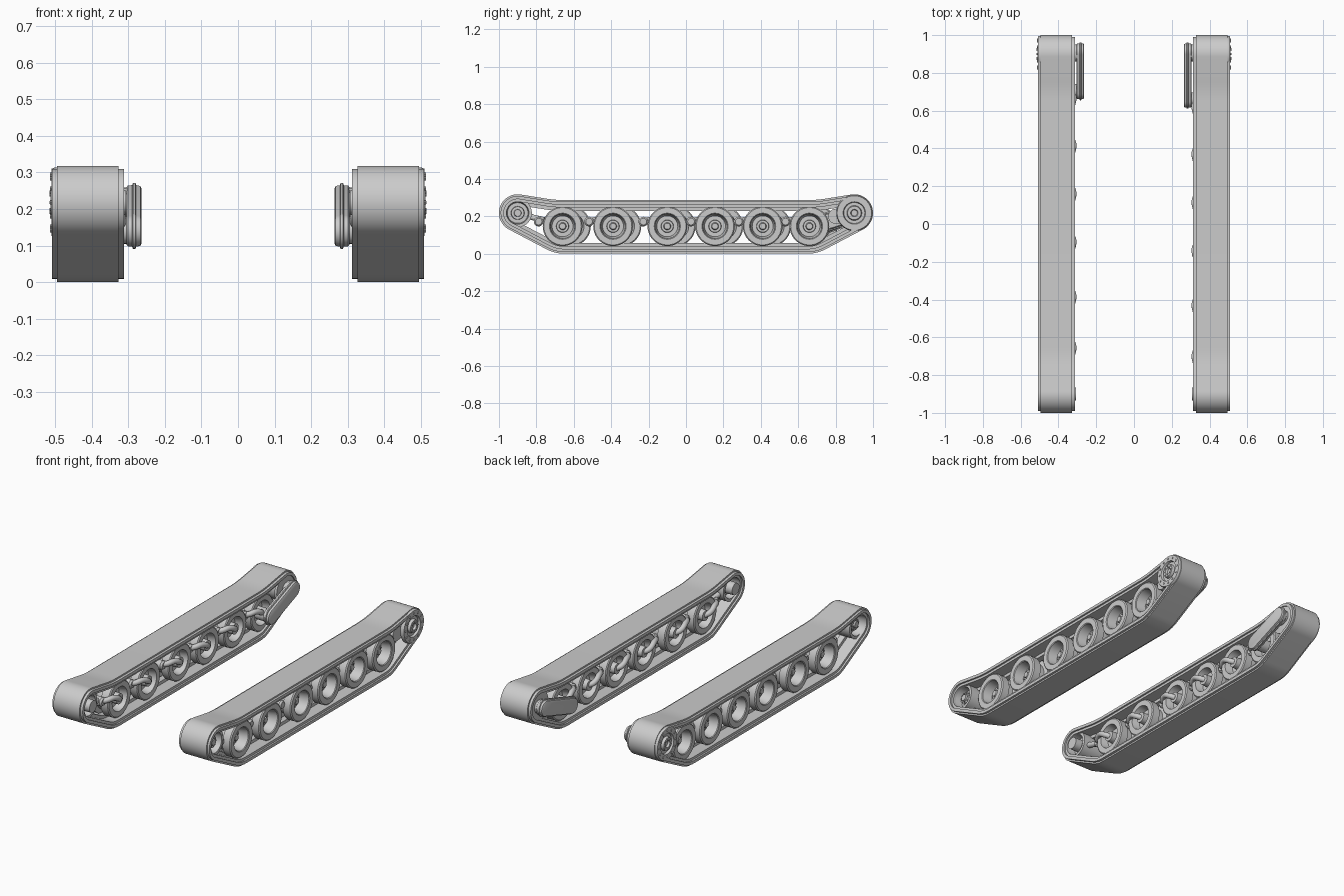
import bpy, bmesh, math
from mathutils import Vector

cube = bpy.data.objects.get("Cube")
if cube:
    bpy.data.objects.remove(cube)

steel = bpy.data.materials.new("plain_grey")
steel.use_nodes = True
GREY = (0.6, 0.6, 0.6, 1)
steel.diffuse_color = GREY
steel.node_tree.nodes["Principled BSDF"].inputs["Base Color"].default_value = GREY

END_Y, END_Z, END_R = 0.9, 0.218, 0.1
FLAT, TOP, HUB_Z = 0.70, 0.287, 0.147


def finish(bm, name, angle=32):
    bmesh.ops.recalc_face_normals(bm, faces=bm.faces)
    mesh = bpy.data.meshes.new(name)
    bm.to_mesh(mesh)
    bm.free()
    mesh.materials.append(steel)
    ob = bpy.data.objects.new(name, mesh)
    bpy.context.collection.objects.link(ob)
    bpy.ops.object.select_all(action='DESELECT')
    ob.select_set(True)
    bpy.context.view_layer.objects.active = ob
    bpy.ops.object.shade_smooth_by_angle(angle=math.radians(angle))
    return ob


def bridge(bm, loops, closed):
    """Skin a list of closed vertex loops."""
    count = len(loops)
    for i in range(count if closed else count - 1):
        a, b = loops[i], loops[(i + 1) % count]
        for j in range(len(a)):
            k = (j + 1) % len(a)
            bm.faces.new((a[j], a[k], b[k], b[j]))


def lathe(name, side, y, z, profile, steps=40):
    """Turn a (radius, x) profile around an axle parallel to x."""
    bm = bmesh.new()
    pts = [bm.verts.new((side * x, y, z + r)) for r, x in profile]
    edges = [bm.edges.new(p) for p in zip(pts, pts[1:])]
    bmesh.ops.spin(bm, geom=pts + edges, cent=(0, y, z), axis=(1, 0, 0),
                   angle=math.tau, steps=steps, use_merge=True)
    bmesh.ops.remove_doubles(bm, verts=bm.verts, dist=0.0002)
    return finish(bm, name)


def disc_ring(name, side, y, z, count, ring_r, r, x0, x1):
    """Circle of small round bolts or lugs."""
    bm = bmesh.new()
    for i in range(count):
        a = math.tau * i / count
        loops = [[bm.verts.new((side * x, y + ring_r * math.cos(a) + r * math.cos(b),
                                z + ring_r * math.sin(a) + r * math.sin(b)))
                  for b in (math.tau * k / 8 for k in range(8))] for x in (x0, x1)]
        bridge(bm, loops, False)
        for loop in loops:
            bm.faces.new(loop)
    return finish(bm, name)


def corner(a, b, c, size=0.05):
    """Rounded corner at b, as points of a quadratic curve."""
    a, b, c = Vector(a), Vector(b), Vector(c)
    p, q = b + (a - b).normalized() * size, b + (c - b).normalized() * size
    return [p.lerp(b, t).lerp(b.lerp(q, t), t) for t in (i / 5 for i in range(6))]


def track_path():
    """Closed side outline of the track, front half then mirrored rear half."""
    centre = Vector((-END_Y, END_Z))

    def tangent(point, turn):
        d = Vector(point) - centre
        return math.atan2(d.y, d.x) + turn * math.acos(END_R / d.length)

    low, high = (-FLAT, 0), (-FLAT, TOP)
    start, stop = tangent(low, -1) + math.tau, tangent(high, 1)
    arc = [centre + END_R * Vector((math.cos(t), math.sin(t)))
           for t in (start + (stop - start) * i / 28 for i in range(29))]
    half = corner((0, 0), low, arc[0]) + arc + corner(arc[-1], high, (0, TOP))
    return half + [Vector((-p.x, p.y)) for p in reversed(half)]


def swept_band(name, side, section):
    """Carry an (inward offset, x) section around the track outline."""
    path, bm, loops = track_path(), bmesh.new(), []
    for i, p in enumerate(path):
        d0 = (p - path[i - 1]).normalized()
        d1 = (path[(i + 1) % len(path)] - p).normalized()
        n = Vector((d0.y + d1.y, -d0.x - d1.x)).normalized()
        n /= n.dot(Vector((d0.y, -d0.x)))
        loops.append([bm.verts.new((side * x, p.x + n.x * o, p.y + n.y * o))
                      for o, x in section])
    bridge(bm, loops, True)
    return finish(bm, name, 25)


def box_section(x0, x1, o0, o1):
    return [(o0, x0), (o0, x1), (o1, x1), (o1, x0)]


def capsule(name, side, a, b, layers):
    """Long rounded housing between two axles; layers are (radius, x)."""
    a, b, bm, loops = Vector(a), Vector(b), bmesh.new(), []
    d = b - a
    base = math.atan2(d.y, d.x)
    for r, x in layers:
        loop = []
        for c, begin in ((b, base - math.pi / 2), (a, base + math.pi / 2)):
            for i in range(17):
                t = begin + math.pi * i / 16
                loop.append(bm.verts.new((side * x, c.x + r * math.cos(t),
                                          c.y + r * math.sin(t))))
        loops.append(loop)
    bridge(bm, loops, False)
    bm.faces.new(loops[0])
    bm.faces.new(loops[-1])
    return finish(bm, name)


def rod(name, points, radius):
    """Smooth bent rod through the given points."""
    curve = bpy.data.curves.new(name, 'CURVE')
    curve.dimensions = '3D'
    curve.bevel_depth, curve.bevel_resolution, curve.use_fill_caps = radius, 3, True
    spline = curve.splines.new('BEZIER')
    spline.bezier_points.add(len(points) - 1)
    for bp, p in zip(spline.bezier_points, points):
        bp.co = p
        bp.handle_left_type = bp.handle_right_type = 'AUTO'
    curve.materials.append(steel)
    ob = bpy.data.objects.new(name, curve)
    bpy.context.collection.objects.link(ob)
    bpy.ops.object.select_all(action='DESELECT')
    ob.select_set(True)
    bpy.context.view_layer.objects.active = ob
    bpy.ops.object.convert(target='MESH')
    bpy.ops.object.shade_smooth_by_angle(angle=math.radians(40))


WHEEL = [(0, .455), (.016, .455), (.02, .44), (.032, .44), (.034, .425), (.056, .425),
         (.066, .482), (.07, .486), (.1, .486), (.106, .48), (.106, .435), (.08, .43),
         (.08, .39), (.106, .385), (.106, .34), (.1, .335), (.07, .335), (.06, .38),
         (.032, .38), (.03, .335), (0, .335)]
IDLER = [(0, .475), (.018, .475), (.02, .465), (.034, .465), (.036, .44), (.055, .44),
         (.06, .482), (.076, .482), (.076, .335), (.06, .335), (.055, .375),
         (.036, .375), (.034, .308), (0, .308)]
SPROCKET = [(0, .5), (.016, .5), (.02, .512), (.036, .512), (.04, .496), (.056, .496),
            (.06, .509), (.092, .509), (.096, .5), (.096, .488), (.07, .48),
            (.07, .34), (.085, .335), (.085, .32), (.04, .315), (.04, .3), (0, .3)]

for side, label, shift in ((1, "left", 0), (-1, "right", 0.045)):
    # Track band: tread, wide rim and the inner guide ridges
    swept_band(label + "_track_tread", side, box_section(.327, .495, 0, .014))
    swept_band(label + "_track_rim", side, box_section(.312, .508, .009, .026))
    swept_band(label + "_track_lining", side, box_section(.322, .498, .024, .04))
    swept_band(label + "_track_guide", side, box_section(.392, .428, .038, .058))

    # Road wheels with bolts, axle and a bent swing arm on the inner side
    for i, y0 in enumerate((-.66, -.39, -.1, .155, .41, .66)):
        y = y0 + shift
        tag = f"{label}_{i + 1}"
        lathe("road_wheel_" + tag, side, y, HUB_Z, WHEEL)
        disc_ring("wheel_bolts_" + tag, side, y, HUB_Z, 8, .044, .005, .42, .432)
        rod("swing_arm_" + tag, [(side * .345, y, HUB_Z), (side * .324, y - .02, HUB_Z + .012),
                                 (side * .326, y - .07, HUB_Z + .035),
                                 (side * .35, y - .115, HUB_Z + .03),
                                 (side * .39, y - .13, HUB_Z + .025)], .016)
        lathe("arm_pivot_" + tag, side, y - .128, HUB_Z + .025,
              [(0, .45), (.018, .45), (.026, .44), (.026, .36), (.018, .35), (0, .35)], 20)

    # Front idler and rear sprocket
    lathe("idler_" + label, side, -END_Y, END_Z, IDLER)
    disc_ring("idler_bolts_" + label, side, -END_Y, END_Z, 8, .027, .004, .46, .47)
    lathe("sprocket_" + label, side, END_Y, END_Z, SPROCKET)
    disc_ring("sprocket_bolts_" + label, side, END_Y, END_Z, 12, .076, .006, .5, .513)
    disc_ring("hub_bolts_" + label, side, END_Y, END_Z, 8, .028, .004, .505, .515)

    # Support bars to the idler and sprocket
    rod("idler_bar_" + label, [(side * .36, -END_Y, END_Z), (side * .37, -.84, .2),
                               (side * .38, -.76, .18)], .016)
    capsule("sprocket_bracket_" + label, side, (.8, .2), (END_Y, END_Z),
            [(.04, .4), (.04, .47)])

    # Flanged drive housing on the inner face and its shafts
    low_end, top_end = (.66 + shift, .141), (.912, .221)
    capsule("drive_housing_" + label, side, low_end, top_end,
            [(.036, .264), (.042, .267), (.044, .278), (.05, .28), (.05, .287),
             (.044, .289), (.043, .301), (.038, .305)])
    for tag, (y, z), r in (("front", low_end, .036), ("rear", top_end, .038)):
        lathe(f"drive_shaft_{tag}_{label}", side, y, z,
              [(0, .295), (r, .295), (r, .36), (0, .36)], 28)
